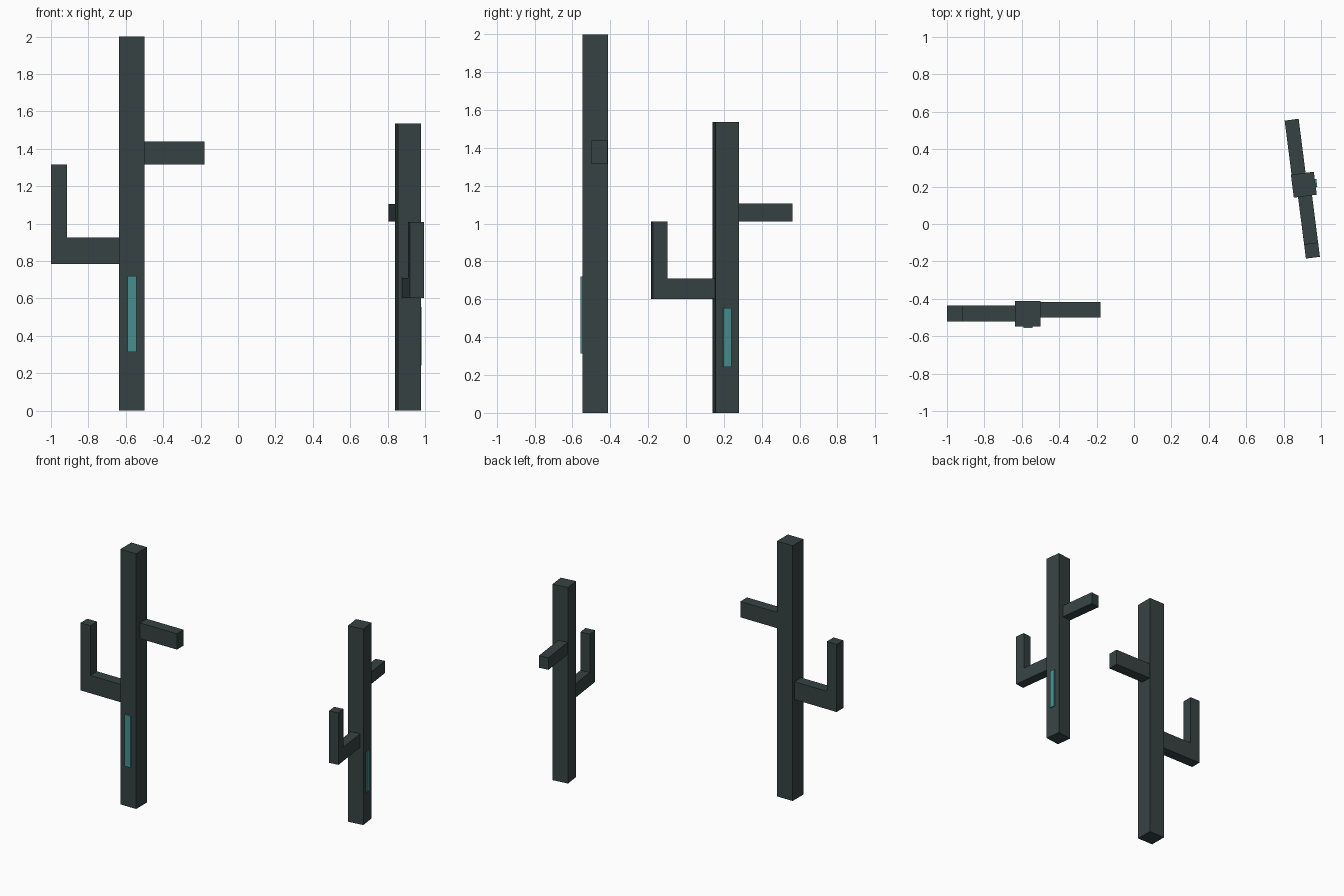
import bpy, bmesh, math
from mathutils import Matrix, Vector

if "Cube" in bpy.data.objects:
    bpy.data.objects.remove(bpy.data.objects["Cube"])


def material(name, rgb):
    m = bpy.data.materials.new(name)
    m.diffuse_color = (*rgb, 1)
    m.use_nodes = True
    m.node_tree.nodes["Principled BSDF"].inputs["Base Color"].default_value = m.diffuse_color
    return m


BARK = material("dark grey green", (0.037, 0.055, 0.055))
GLOW = material("teal", (0.062, 0.27, 0.27))


def prism(name, profile, y0, y1, mat, place):
    """Extrude an x-z profile from y0 to y1 and put it in place."""
    bm = bmesh.new()
    face = bm.faces.new([bm.verts.new((x, y0, z)) for x, z in profile])
    ext = bmesh.ops.extrude_face_region(bm, geom=[face])
    verts = [g for g in ext["geom"] if isinstance(g, bmesh.types.BMVert)]
    bmesh.ops.translate(bm, verts=verts, vec=(0, y1 - y0, 0))
    bm.transform(place)
    bmesh.ops.recalc_face_normals(bm, faces=bm.faces)
    mesh = bpy.data.meshes.new(name)
    bm.to_mesh(mesh)
    bm.free()
    mesh.materials.append(mat)
    bpy.context.collection.objects.link(bpy.data.objects.new(name, mesh))


def rect(x0, x1, z0, z1):
    return [(x0, z0), (x1, z0), (x1, z1), (x0, z1)]


def cactus(label, x, y, turn, scale):
    place = (Matrix.Translation((x, y, 0)) @ Matrix.Rotation(turn, 4, "Z")
             @ Matrix.Diagonal(Vector((*scale, 1))))
    w = 0.068  # half width of the trunk
    prism(label + "_trunk", rect(-w, w, 0, 2), -w, w, BARK, place)
    # Bent arm that turns upward
    elbow = [(-w + 0.002, 0.785), (-0.432, 0.785), (-0.432, 1.315),
             (-0.347, 1.315), (-0.347, 0.925), (-w + 0.002, 0.925)]
    prism(label + "_bent_arm", elbow, -0.04, 0.043, BARK, place)
    # Short straight arm, set slightly back
    prism(label + "_straight_arm", rect(w - 0.002, 0.388, 1.316, 1.44),
          -0.019, 0.064, BARK, place)
    # Thin light strip on the front of the trunk
    prism(label + "_light_strip", rect(-0.024, 0.024, 0.314, 0.72),
          -w - 0.009, -w, GLOW, place)


cactus("tall_cactus", -0.568, -0.48, 0, (1, 1, 1))
cactus("small_cactus", 0.908, 0.21, math.radians(97.3), (0.91, 0.91, 0.768))
